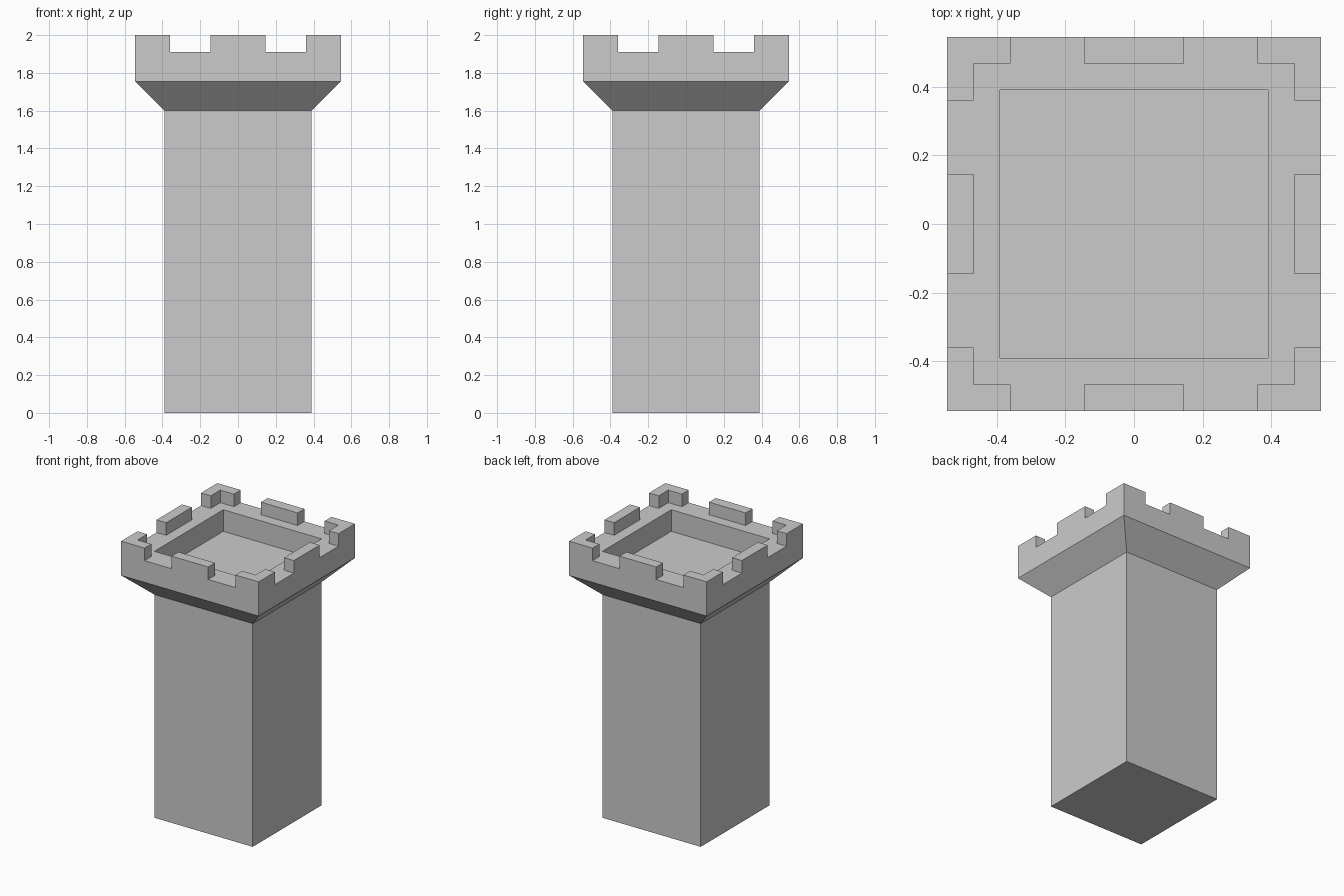
import bpy, bmesh
from math import pi
from mathutils import Matrix

if "Cube" in bpy.data.objects:
    bpy.data.objects.remove(bpy.data.objects["Cube"])

SHAFT, OUTER, INNER = 0.39, 0.545, 0.468   # half widths
Z_NECK, Z_FLOOR, Z_WALK, Z_TOP = 1.6, 1.755, 1.91, 2.0


def finish(bm, name):
    bmesh.ops.recalc_face_normals(bm, faces=bm.faces)
    mesh = bpy.data.meshes.new(name)
    bm.to_mesh(mesh)
    bm.free()
    obj = bpy.data.objects.new(name, mesh)
    bpy.context.collection.objects.link(obj)
    return obj


def square_loft(name, rings):
    """Join a chain of (half width, height) squares and cap both ends."""
    bm = bmesh.new()
    loops = [[bm.verts.new((sx * h, sy * h, z))
              for sx, sy in ((-1, -1), (1, -1), (1, 1), (-1, 1))]
             for h, z in rings]
    for a, b in zip(loops, loops[1:]):
        for i in range(4):
            j = (i + 1) % 4
            bm.faces.new((a[i], a[j], b[j], b[i]))
    bm.faces.new(loops[0][::-1])
    bm.faces.new(loops[-1])
    return finish(bm, name)


def merlons(name, outline):
    """Raise an outline above the walkway and repeat it on all four sides."""
    for k in range(4):
        bm = bmesh.new()
        low = [bm.verts.new((x, y, Z_WALK)) for x, y in outline]
        high = [bm.verts.new((x, y, Z_TOP)) for x, y in outline]
        for i in range(len(outline)):
            j = (i + 1) % len(outline)
            bm.faces.new((low[i], low[j], high[j], high[i]))
        bm.faces.new(low[::-1])
        bm.faces.new(high)
        bm.transform(Matrix.Rotation(k * pi / 2, 4, 'Z'))
        finish(bm, f"{name}_{k + 1}")


# Shaft, flared collar, parapet and sunken roof floor as one shell
square_loft("tower_body", [(SHAFT, 0), (SHAFT, Z_NECK), (OUTER, Z_FLOOR),
                           (OUTER, Z_WALK), (SHAFT, Z_WALK), (SHAFT, Z_FLOOR)])

# Straight battlements in the middle of each side
merlons("side_merlon", [(-0.145, -OUTER), (0.145, -OUTER),
                        (0.145, -INNER), (-0.145, -INNER)])

# L-shaped battlements at the corners
merlons("corner_merlon", [(0.36, -OUTER), (OUTER, -OUTER), (OUTER, -0.36),
                          (INNER, -0.36), (INNER, -INNER), (0.36, -INNER)])
